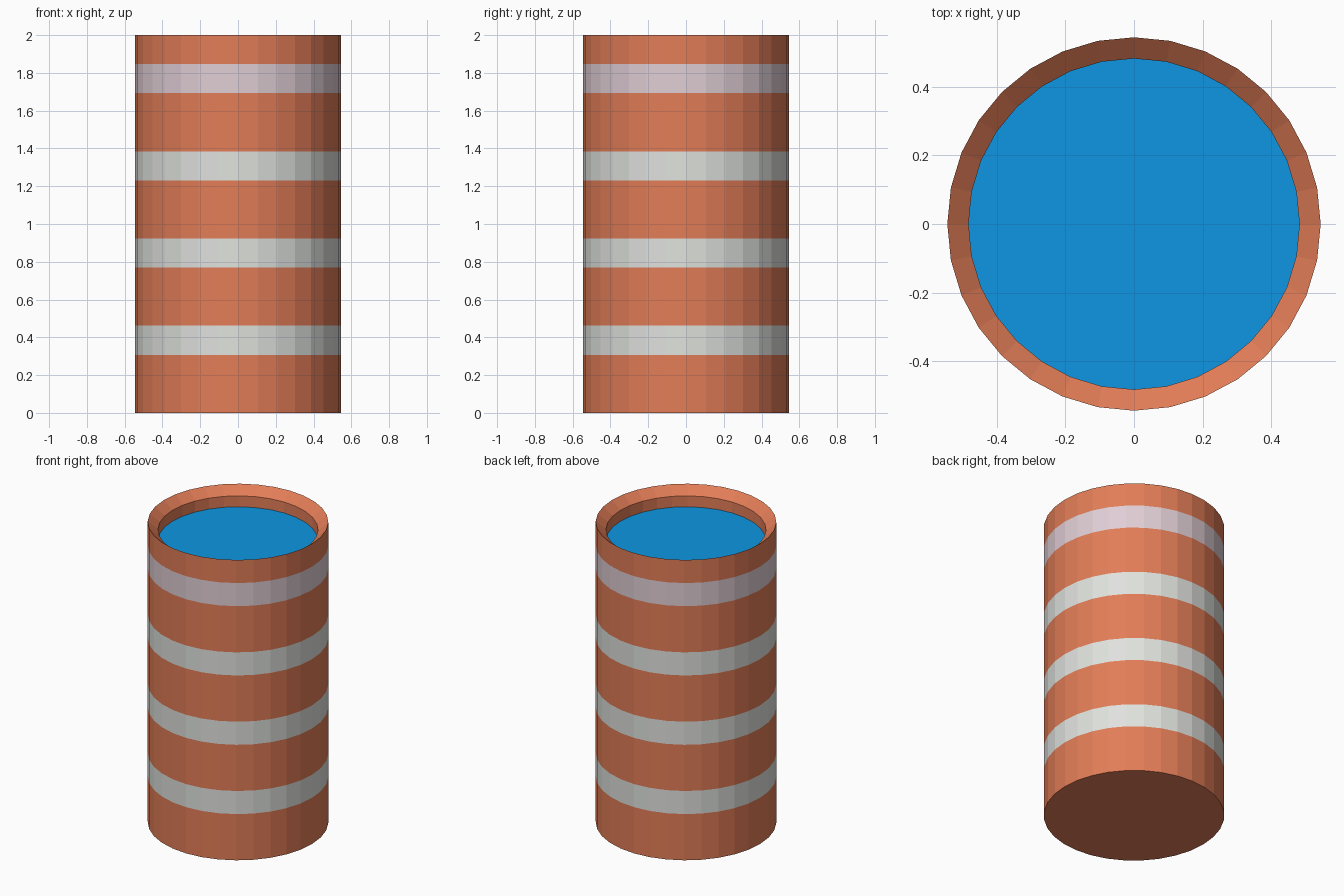
import bpy, bmesh, math

if "Cube" in bpy.data.objects:
    bpy.data.objects.remove(bpy.data.objects["Cube"])

SIDES = 32
R_OUT, R_IN = 0.545, 0.483
UNIT = 2 / 13          # stripe height
Z_LIP, Z_WATER = 1.948, 1.875


def material(name, rgb):
    m = bpy.data.materials.new(name)
    lin = [((c / 255 + 0.055) / 1.055) ** 2.4 if c > 10 else c / 255 / 12.92 for c in rgb]
    m.diffuse_color = (*lin, 1)
    m.use_nodes = True
    m.node_tree.nodes["Principled BSDF"].inputs["Base Color"].default_value = m.diffuse_color
    return m


orange = material("orange", (226, 125, 87))
white = material("pale_grey", (224, 226, 222))
lilac = material("pale_lilac", (224, 206, 213))
blue = material("water_blue", (14, 150, 226))


def ring(bm, r, z):
    return [bm.verts.new((r * math.cos(2 * math.pi * i / SIDES),
                          r * math.sin(2 * math.pi * i / SIDES), z)) for i in range(SIDES)]


def finish(bm, name, mats):
    mesh = bpy.data.meshes.new(name)
    bm.to_mesh(mesh)
    bm.free()
    for m in mats:
        mesh.materials.append(m)
    obj = bpy.data.objects.new(name, mesh)
    bpy.context.collection.objects.link(obj)
    return obj


# Striped barrel: outer wall, sloped rim, inner wall
heights = [0, 2, 3, 5, 6, 8, 9, 11, 12, 13]
profile = [(R_OUT, k * UNIT) for k in heights] + [(R_IN, Z_LIP), (R_IN, Z_WATER)]
bm = bmesh.new()
rings = [ring(bm, r, z) for r, z in profile]
bm.faces.new(rings[0][::-1])
for k, (a, b) in enumerate(zip(rings, rings[1:])):
    for i in range(SIDES):
        j = (i + 1) % SIDES
        f = bm.faces.new((a[i], a[j], b[j], b[i]))
        if k in (1, 3, 5):
            f.material_index = 1      # grey stripes
        elif k == 7:
            f.material_index = 2      # lilac top stripe
finish(bm, "striped_barrel", [orange, white, lilac])

# Water surface inside the rim
bm = bmesh.new()
bm.faces.new(ring(bm, R_IN, Z_WATER))
finish(bm, "water_surface", [blue])
